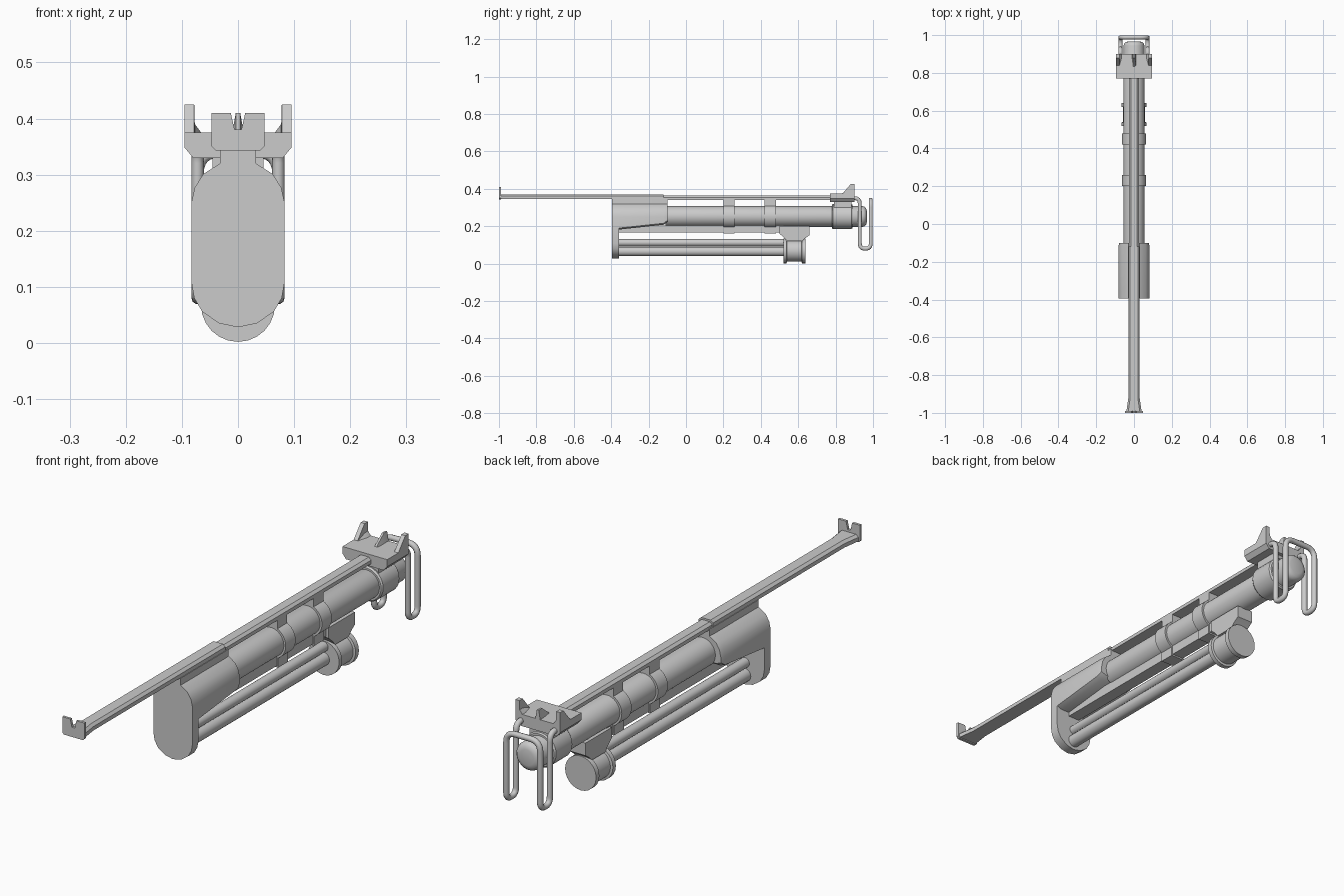
import bpy
import bmesh
import math
from mathutils import Vector

cube = bpy.data.objects.get("Cube")
if cube:
    bpy.data.objects.remove(cube, do_unlink=True)

BORE_Z = 0.252
DRUM_Z = 0.068


def finish(obj):
    bpy.ops.object.select_all(action='DESELECT')
    obj.select_set(True)
    bpy.context.view_layer.objects.active = obj
    bpy.ops.object.shade_smooth_by_angle(angle=math.radians(35))
    return obj


def add_mesh(name, bm):
    bmesh.ops.recalc_face_normals(bm, faces=bm.faces)
    mesh = bpy.data.meshes.new(name)
    bm.to_mesh(mesh)
    bm.free()
    obj = bpy.data.objects.new(name, mesh)
    bpy.context.collection.objects.link(obj)
    return finish(obj)


def mirrored(half):
    """Close a right-hand outline by mirroring it across x = 0."""
    return half + [(-x, z) for x, z in reversed(half) if x > 0]


def loft(name, sections):
    """Bridge matching outlines given as (y, [(x, z), ...])."""
    bm = bmesh.new()
    rings = [[bm.verts.new((x, y, z)) for x, z in pts] for y, pts in sections]
    bm.faces.new(rings[0])
    bm.faces.new(rings[-1])
    for a, b in zip(rings, rings[1:]):
        for i in range(len(a)):
            j = (i + 1) % len(a)
            bm.faces.new((a[i], a[j], b[j], b[i]))
    return add_mesh(name, bm)


def side_prism(name, pts, x0, x1):
    """Extrude a (y, z) outline across x."""
    bm = bmesh.new()
    face = bm.faces.new([bm.verts.new((x0, y, z)) for y, z in pts])
    out = bmesh.ops.extrude_face_region(bm, geom=[face])
    verts = [v for v in out['geom'] if isinstance(v, bmesh.types.BMVert)]
    bmesh.ops.translate(bm, verts=verts, vec=(x1 - x0, 0, 0))
    return add_mesh(name, bm)


def box(name, w, y0, y1, z0, z1):
    return side_prism(name, [(y0, z0), (y1, z0), (y1, z1), (y0, z1)], -w, w)


def turned(name, z, profile, sides=32):
    """Solid of revolution along y from (y, radius) pairs."""
    angles = [2 * math.pi * i / sides for i in range(sides)]
    return loft(name, [(y, [(r * math.cos(a), z + r * math.sin(a)) for a in angles])
                       for y, r in profile])


# Sight rail: narrow bevelled strip, raised ahead of the housing
def rail_half(w, z0, z1):
    return mirrored([(w, z0), (w, z1 - 0.009), (w - 0.01, z1)])


loft("front_rail", [(y, rail_half(w, 0.347, 0.371)) for y, w in
                    ((-0.99, 0.04), (-0.92, 0.03), (-0.12, 0.03))])
loft("rear_rail", [(y, rail_half(0.027, 0.341, 0.364)) for y in (-0.12, 0.8)])

# Notched front sight
loft("front_sight", [(y, mirrored([(0.04, 0.343), (0.047, 0.35), (0.047, 0.41),
                                   (0.013, 0.41), (0.006, 0.38)]))
                     for y in (-1.0, -0.99)])

# Housing: full-height end plate and a shorter upper shell
crown = [(0.083, 0.25), (0.077, 0.277), (0.062, 0.301), (0.032, 0.32), (0.032, 0.347)]
belly = [(0, 0.028), (0.034, 0.035), (0.064, 0.056), (0.078, 0.08), (0.083, 0.108)]
loft("housing_plate", [(y, mirrored(belly + crown)) for y in (-0.395, -0.358)])


def shell(y, floor, s=1.0):
    pts = [(0.062, floor), (0.083, floor + 0.008)] + crown
    return (y, mirrored([(x * s, z) for x, z in pts]))


loft("housing_shell", [shell(-0.36, 0.182), shell(-0.12, 0.208), shell(-0.1, 0.222, 0.94)])

# Main tube with rounded rear end
turned("main_tube", BORE_Z, [(-0.11, 0.055), (0.945, 0.055), (0.955, 0.052),
                             (0.963, 0.044), (0.967, 0.03)])
turned("rear_collar", BORE_Z, [(0.78, 0.062), (0.786, 0.067), (0.884, 0.067), (0.89, 0.062)])

# Bands joining tube, upper rail and keel
for i, y in enumerate((0.2, 0.42), 1):
    turned(f"band_{i}", BORE_Z, [(y, 0.063), (y + 0.06, 0.063)])
    box(f"band_post_{i}", 0.027, y, y + 0.06, 0.3, 0.345)
    box(f"band_foot_{i}", 0.03, y, y + 0.06, 0.16, 0.2)

box("keel", 0.025, -0.36, 0.52, 0.166, 0.205)

# Drum, its bracket and the two lower rods
turned("drum", DRUM_Z, [(0.52, 0.066), (0.538, 0.066), (0.54, 0.057), (0.618, 0.057),
                        (0.62, 0.066), (0.64, 0.066)], 24)
side_prism("drum_bracket", [(0.5, 0.2), (0.5, 0.16), (0.525, 0.138), (0.54, 0.12),
                            (0.62, 0.12), (0.64, 0.138), (0.66, 0.152), (0.66, 0.2)],
           -0.035, 0.035)
turned("lower_rod", DRUM_Z - 0.003, [(-0.37, 0.025), (0.53, 0.025)], 20)
turned("upper_rod", DRUM_Z + 0.044, [(-0.37, 0.019), (0.53, 0.019)], 20)

# Rear sight: wide base, two ears and a centre post
loft("rear_sight_base", [(y, mirrored([(0.08, 0.33), (0.095, 0.348), (0.095, 0.375)]))
                         for y in (0.77, 0.9)])
box("rear_sight_mount", 0.045, 0.79, 0.885, 0.29, 0.335)


def ear(y, side):
    top = 0.375 if y < 0.85 else 0.425
    inner = 0.375 if y < 0.85 else 0.39
    return (y, [(side * x, z) for x, z in
                ((0.095, 0.37), (0.095, top), (0.078, top), (0.077, inner), (0.062, 0.37))])


for label, side in (("left", 1), ("right", -1)):
    loft(f"rear_sight_ear_{label}", [ear(y, side) for y in (0.838, 0.88, 0.9)])
loft("rear_sight_post", [(y, [(-0.011, 0.37), (0.011, 0.37), (0.004, z), (-0.004, z)])
                         for y, z in ((0.835, 0.375), (0.88, 0.41), (0.9, 0.41))])


# Wire handle: rounded path through corner points, mirrored in x
def rounded(points, radius, steps=6):
    pts = [Vector(p) for p in points]
    path = [pts[0]]
    for a, b, c in zip(pts, pts[1:], pts[2:]):
        r = min(radius, (a - b).length * 0.49, (c - b).length * 0.49)
        p = b + (a - b).normalized() * r
        q = b + (c - b).normalized() * r
        for i in range(steps + 1):
            t = i / steps
            path.append(p * (1 - t) ** 2 + b * 2 * t * (1 - t) + q * t * t)
    return path + [pts[-1]]


half = [(0.072, 0.87, 0.35), (0.072, 0.929, 0.35), (0.072, 0.929, 0.08),
        (0.072, 0.988, 0.08), (0.072, 0.988, 0.341)]
corners = half + [(-x, y, z) for x, y, z in reversed(half)]
path = rounded(corners, 0.04)
curve = bpy.data.curves.new("wire_handle", 'CURVE')
curve.dimensions = '3D'
curve.bevel_depth = 0.011
curve.bevel_resolution = 3
curve.use_fill_caps = True
spline = curve.splines.new('POLY')
spline.points.add(len(path) - 1)
for point, co in zip(spline.points, path):
    point.co = (*co, 1)
    point.radius = 1
spline.use_smooth = True
handle = bpy.data.objects.new("wire_handle", curve)
bpy.context.collection.objects.link(handle)
